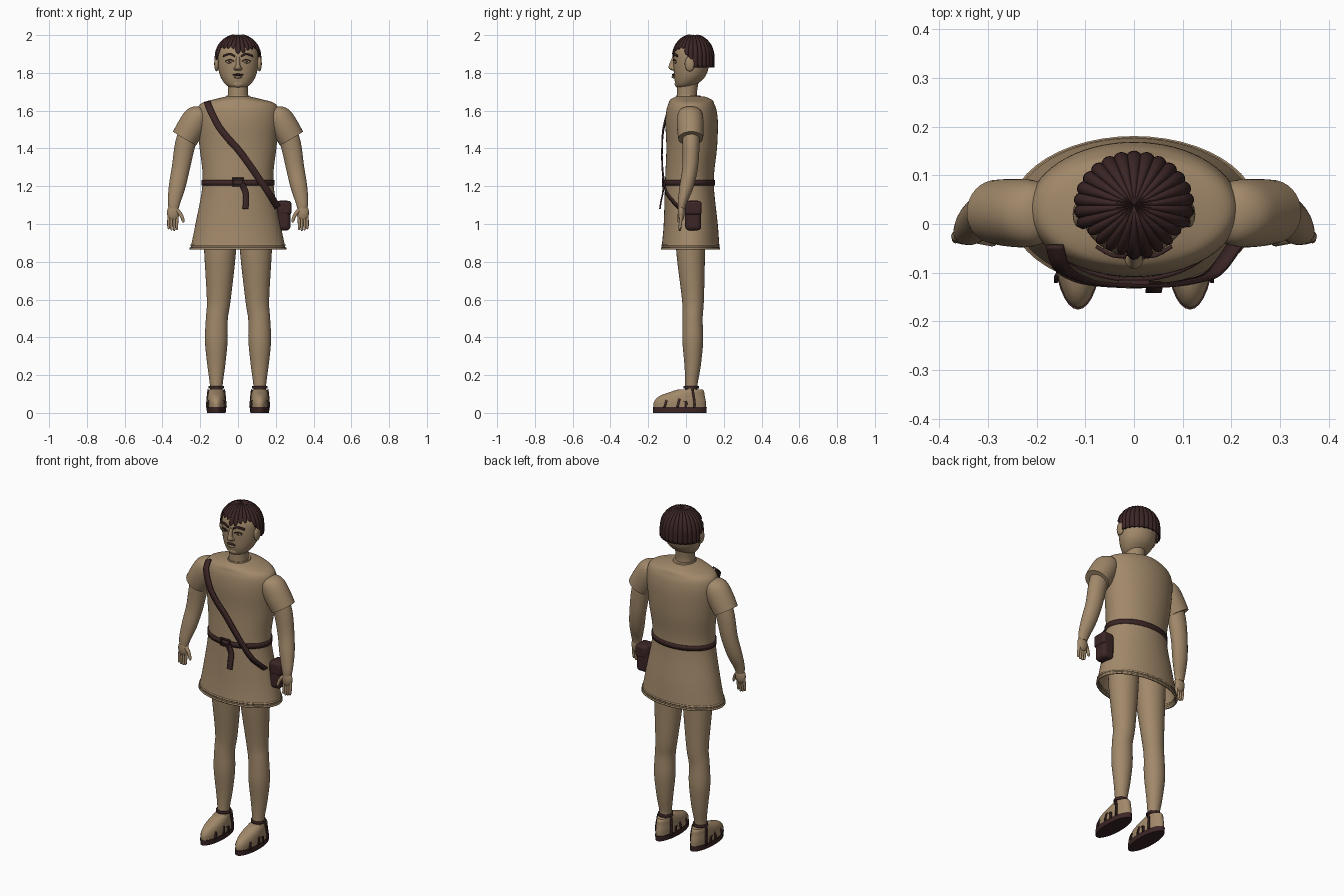
import bpy, bmesh, math, random
from mathutils import Vector, Matrix

random.seed(4)
if "Cube" in bpy.data.objects:
    bpy.data.objects.remove(bpy.data.objects["Cube"], do_unlink=True)


def material(name, color):
    m = bpy.data.materials.new(name)
    m.use_nodes = True
    m.diffuse_color = color
    m.node_tree.nodes["Principled BSDF"].inputs["Base Color"].default_value = color
    return m


TAN = material("warm tan", (0.36, 0.25, 0.145, 1))
DARK = material("dark brown", (0.045, 0.019, 0.019, 1))


def finish(name, bm, mat, thick=0, bevel=0, angle=40):
    bmesh.ops.recalc_face_normals(bm, faces=bm.faces)
    me = bpy.data.meshes.new(name)
    bm.to_mesh(me)
    bm.free()
    me.materials.append(mat)
    ob = bpy.data.objects.new(name, me)
    bpy.context.collection.objects.link(ob)
    if thick:
        mod = ob.modifiers.new("thickness", "SOLIDIFY")
        mod.thickness, mod.offset = thick, 0
    if bevel:
        mod = ob.modifiers.new("soft edges", "BEVEL")
        mod.width, mod.segments = bevel, 3
    bpy.ops.object.select_all(action="DESELECT")
    ob.select_set(True)
    bpy.context.view_layer.objects.active = ob
    bpy.ops.object.shade_smooth_by_angle(angle=math.radians(angle))
    return ob


def smooth_path(rows, steps):
    # Catmull-Rom through rows of any length
    rows = [Vector(r) for r in rows]
    out = []
    for i in range(len(rows) - 1):
        p0, p1, p2 = rows[max(i - 1, 0)], rows[i], rows[i + 1]
        p3 = rows[min(i + 2, len(rows) - 1)]
        for k in range(steps):
            t = k / steps
            out.append(0.5 * (2 * p1 + (p2 - p0) * t + (2 * p0 - 5 * p1 + 4 * p2 - p3) * t * t
                              + (3 * p1 - p0 - 3 * p2 + p3) * t ** 3))
    return out + [rows[-1]]


def loft(name, rows, mat, side=1, segs=32, steps=4, caps=(True, True), tilt=True, thick=0):
    # each row is x, y, z, half width, half depth
    rows = smooth_path(rows, steps)
    bm = bmesh.new()
    rings = []
    for i, r in enumerate(rows):
        c = Vector(r[:3])
        t = Vector((0, 0, 1))
        if tilt:
            t = (Vector(rows[min(i + 1, len(rows) - 1)][:3]) - Vector(rows[max(i - 1, 0)][:3])).normalized()
        u = Vector((0, 1, 0)).cross(t).normalized()
        v = t.cross(u)
        ring = []
        for k in range(segs):
            a = math.tau * k / segs
            p = c + u * r[3] * math.cos(a) + v * r[4] * math.sin(a)
            ring.append(bm.verts.new((p.x * side, p.y, p.z)))
        rings.append(ring)
    for a, b in zip(rings, rings[1:]):
        for k in range(segs):
            j = (k + 1) % segs
            bm.faces.new((a[k], a[j], b[j], b[k]))
    for ring, cap in zip((rings[0], rings[-1]), caps):
        if cap:
            bm.faces.new(ring)
    return finish(name, bm, mat, thick)


def band(name, x, y, z, rx, ry, height, mat, thick=0.008):
    rows = [(x, y, z - height / 2, rx, ry), (x, y, z + height / 2, rx, ry)]
    return loft(name, rows, mat, segs=48, steps=1, caps=(False, False), tilt=False, thick=thick)


def ribbon(name, pts, width, mat, across=None, thick=0.008):
    pts = smooth_path(pts, 6)
    bm = bmesh.new()
    pairs = []
    for i, p in enumerate(pts):
        t = pts[min(i + 1, len(pts) - 1)] - pts[max(i - 1, 0)]
        s = Vector(across) if across else t.cross(Vector((0, -1, 0))).normalized()
        pairs.append([bm.verts.new(p + s * width * k) for k in (-0.5, 0.5)])
    for a, b in zip(pairs, pairs[1:]):
        bm.faces.new((a[0], a[1], b[1], b[0]))
    return finish(name, bm, mat, thick)


def ball(name, pos, size, mat, turn=0):
    bm = bmesh.new()
    m = Matrix.Translation(pos) @ Matrix.Rotation(turn, 4, "Y") @ Matrix.Diagonal((*size, 1))
    bmesh.ops.create_uvsphere(bm, u_segments=20, v_segments=12, radius=1, matrix=m)
    return finish(name, bm, mat)


def box(name, pos, size, mat, bevel=0.003):
    bm = bmesh.new()
    bmesh.ops.create_cube(bm, size=1, matrix=Matrix.Translation(pos) @ Matrix.Diagonal((*size, 1)))
    return finish(name, bm, mat, bevel=bevel)


# Tunic with hem trim
loft("tunic", [(0, .024, .865, .25, .151), (0, .025, 1.0, .222, .14), (0, .018, 1.22, .184, .126),
               (0, .03, 1.4, .2, .131), (0, .03, 1.53, .213, .136), (0, .029, 1.6, .212, .13),
               (0, .028, 1.637, .192, .118), (0, .027, 1.656, .13, .108), (0, .022, 1.672, .062, .075)],
     TAN, segs=64, steps=5, caps=(False, True), tilt=False, thick=.006)
for z, r in ((.87, .25), (.888, .246)):
    band("hem_trim", 0, .024, z, r, r * .605, .009, TAN, .011)
loft("collar", [(0, .015, 1.662, .068, .075), (0, .012, 1.68, .06, .064)], TAN, steps=1, tilt=False)

# Head, neck and face
loft("neck", [(0, .01, 1.63, .058, .058), (0, .005, 1.69, .053, .053), (0, .012, 1.77, .056, .058)], TAN, tilt=False)
loft("head", [(0, -.01, 1.715, .025, .03), (0, -.002, 1.735, .062, .052), (0, .016, 1.77, .088, .078),
              (0, .025, 1.81, .102, .09), (0, .029, 1.86, .108, .096), (0, .034, 1.91, .107, .096),
              (0, .038, 1.95, .09, .08), (0, .04, 1.982, .045, .04)], TAN, tilt=False)
loft("nose", [(0, -.063, 1.812, .014, .01), (0, -.072, 1.824, .019, .019), (0, -.07, 1.842, .012, .02),
              (0, -.062, 1.885, .009, .01)], TAN, segs=16, tilt=False)
ball("upper_lip", (0, -.066, 1.79), (.028, .009, .006), DARK)
ball("lower_lip", (0, -.065, 1.778), (.022, .011, .007), TAN)
ball("chin", (0, -.044, 1.742), (.03, .016, .02), TAN)
for s in (-1, 1):
    ball("ear", (s * .113, .02, 1.848), (.013, .027, .04), TAN)
    ball("nostril_wing", (s * .014, -.066, 1.822), (.009, .011, .008), TAN)
    ball("eye", (s * .045, -.055, 1.86), (.021, .01, .01), TAN)
    ball("iris", (s * .044, -.063, 1.86), (.006, .004, .006), DARK)
    ribbon("eyelid", [(s * .022, -.064, 1.862), (s * .044, -.066, 1.871), (s * .068, -.054, 1.862)], .005, DARK, (0, 0, 1), .005)
    ribbon("eyebrow", [(s * .016, -.067, 1.888), (s * .045, -.064, 1.9), (s * .078, -.046, 1.89)], .01, DARK, (0, 0, 1))


# Hair: ribbed cap whose locks end at different heights
def hair():
    locks, per, rings = 26, 8, 14
    n = locks * per
    drop = [random.uniform(-.022, .022) for _ in range(locks)]
    bm = bmesh.new()
    top = bm.verts.new((0, .038, 1.992))
    prev = None
    for i in range(1, rings + 1):
        ring = []
        for k in range(n):
            a = math.tau * k / n
            bulge = math.sin(math.pi * (k % per) / per)
            front = min(max(-math.sin(a) * 1.6 + .1, 0), 1)
            low = 1.828 + .096 * front + (drop[k // per] + .012 - .024 * bulge) * min(1, front * 2)
            t = i / rings * math.pi / 2
            z = low + (1.992 - low) * math.cos(t)
            h = max(0, (z - 1.885) / .11)
            r = math.sqrt(max(0, 1 - h * h)) * (.98 + .06 * bulge)
            ring.append(bm.verts.new((.116 * r * math.cos(a), .038 + .105 * r * math.sin(a), z + .008 * bulge * h)))
        for k in range(n):
            j = (k + 1) % n
            bm.faces.new((prev[k], prev[j], ring[j], ring[k]) if prev else (top, ring[j], ring[k]))
        prev = ring
    finish("hair", bm, DARK, .007, angle=60)


hair()

# Arms, legs and sandals
for s in (-1, 1):
    loft("sleeve", [(.185, .022, 1.612, .015, .03), (.197, .022, 1.595, .048, .058), (.217, .022, 1.563, .07, .069),
                    (.25, .023, 1.508, .074, .07), (.283, .025, 1.453, .071, .066)], TAN, s)
    loft("arm", [(.25, .025, 1.51, .055, .048), (.28, .027, 1.42, .054, .045), (.302, .022, 1.3, .048, .041),
                 (.322, .003, 1.2, .044, .037), (.338, -.018, 1.12, .034, .025), (.341, -.024, 1.08, .026, .019)], TAN, s)
    ball("palm", (s * .343, -.025, 1.06), (.033, .018, .045), TAN)
    for k in range(4):
        x = .322 + k * .0145
        low = .962 + .006 * abs(k - 1.3)
        loft("finger", [(x, -.025, 1.05, .008, .009), (x + .002, -.03, 1.0, .0075, .008),
                        (x + .001, -.033, low + .006, .006, .007), (x, -.034, low, .002, .002)], TAN, s, segs=12)
    loft("thumb", [(.325, -.028, 1.075, .011, .012), (.303, -.034, 1.05, .01, .01),
                   (.29, -.038, 1.018, .008, .008), (.289, -.038, 1.008, .003, .003)], TAN, s, segs=12)

    loft("leg", [(.095, .025, 1.0, .088, .08), (.095, .025, .85, .084, .076), (.102, .037, .6, .063, .058),
                 (.112, .035, .5, .058, .053), (.115, .036, .38, .06, .055), (.115, .035, .25, .047, .043),
                 (.115, .028, .15, .034, .033), (.115, .028, .1, .036, .036)], TAN, s)
    x = s * .115
    loft("sole", [(.115, -.033, 0, .05, .141), (.115, -.033, .03, .051, .143)], DARK, s, steps=1, tilt=False)
    loft("foot", [(.115, -.033, .028, .048, .139), (.115, -.032, .06, .049, .137), (.115, -.02, .09, .046, .119),
                  (.115, .008, .112, .041, .088), (.115, .022, .124, .036, .066)], TAN, s, tilt=False)
    band("ankle_strap", x, .028, .135, .037, .037, .014, DARK)
    for y, rx, top in ((-.115, .046, .09), (-.045, .052, .112)):
        arc = [(x + rx * math.cos(a), y + .02 * math.sin(a), .03 + (top - .03) * math.sin(a))
               for a in [math.pi * k / 6 for k in range(7)]]
        ribbon("toe_strap", arc, .012, DARK, (0, 1, 0))
    for side in (-1, 1):
        for y, top in ((0, .06), (.045, .125)):
            ribbon("heel_strap", [(x + side * .049, y, .025), (x + side * .049, y, .06),
                                  (x + side * (.049 - .1 * (top - .06)), y - .01, top)], .012, DARK, (0, 1, 0))

# Belt with buckle and hanging end
band("belt", 0, .017, 1.218, .188, .131, .028, DARK, .01)
for k in (-1, 1):
    box("buckle_bar", (0, -.121, 1.222 + k * .019), (.064, .012, .009), DARK)
    box("buckle_post", (k * .028, -.121, 1.222), (.009, .012, .046), DARK)
ribbon("belt_end", [(.02, -.122, 1.212), (.04, -.122, 1.17), (.042, -.132, 1.12), (.04, -.138, 1.08)], .032, DARK)

# Shoulder strap and pouch
ribbon("shoulder_strap", [(-.163, -.045, 1.645), (-.148, -.09, 1.605), (-.105, -.116, 1.52), (-.055, -.125, 1.455),
                          (.0, -.127, 1.395), (.06, -.126, 1.315), (.115, -.118, 1.235), (.165, -.1, 1.16),
                          (.21, -.04, 1.09)], .036, DARK)
box("pouch", (.24, .038, 1.045), (.075, .085, .158), DARK, .02)
box("pouch_flap", (.245, .038, 1.085), (.076, .089, .075), DARK, .015)
